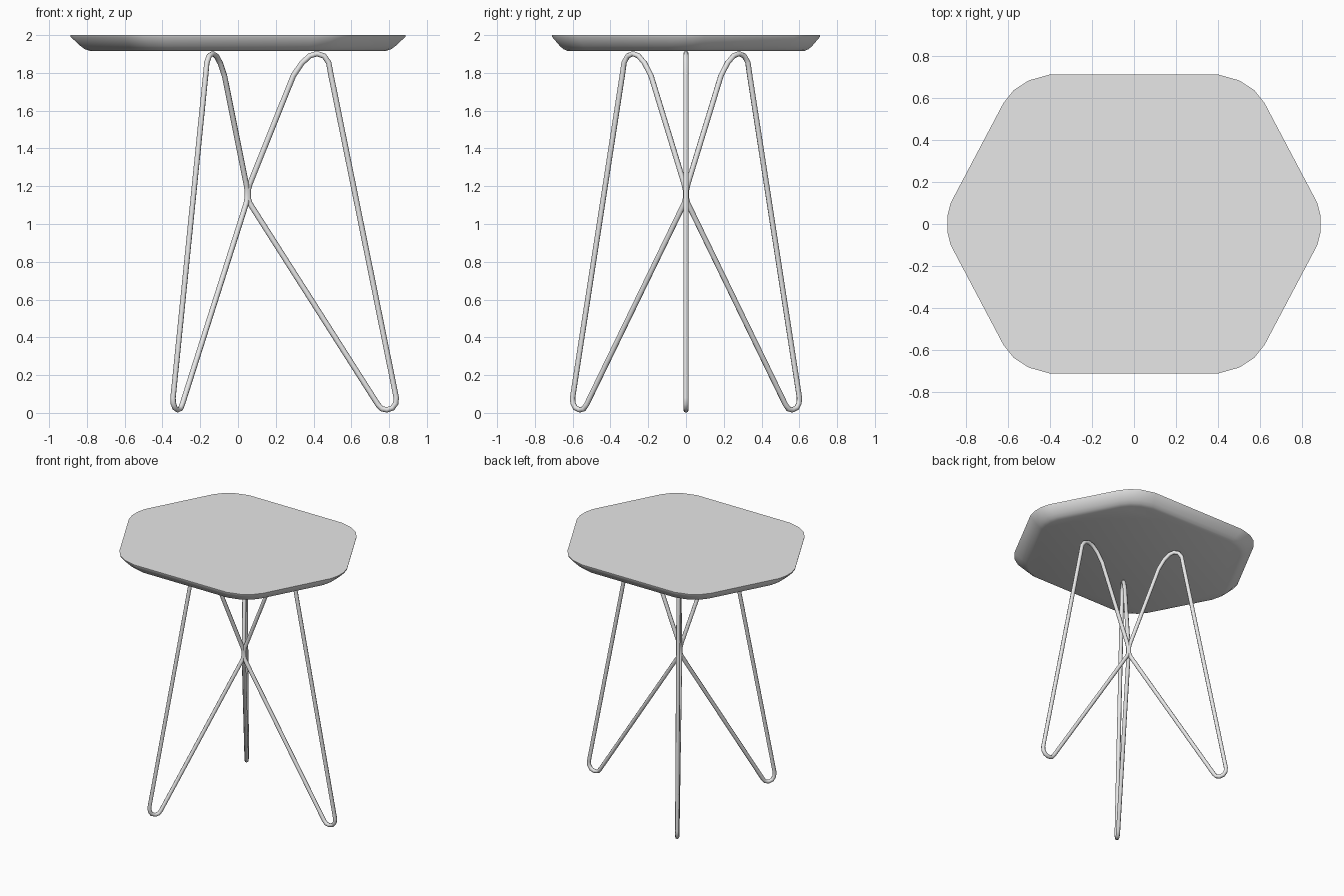
import bpy, bmesh, math

if "Cube" in bpy.data.objects:
    bpy.data.objects.remove(bpy.data.objects["Cube"])

grey = bpy.data.materials.new("light_grey")
grey.diffuse_color = (0.8, 0.8, 0.8, 1)
grey.use_nodes = True
grey.node_tree.nodes["Principled BSDF"].inputs["Base Color"].default_value = grey.diffuse_color


def finish(obj, angle):
    obj.data.materials.clear()
    obj.data.materials.append(grey)
    bpy.ops.object.select_all(action='DESELECT')
    obj.select_set(True)
    bpy.context.view_layer.objects.active = obj
    bpy.ops.object.shade_smooth_by_angle(angle=math.radians(angle))


# Table top: rounded six-sided outline, undercut towards a smaller flat underside
quarter = [(0.887, 0.035), (0.871, 0.10), (0.62, 0.575), (0.57, 0.637),
           (0.50, 0.682), (0.40, 0.71)]
right_half = [(x, -y) for x, y in reversed(quarter)] + quarter
outline = right_half + [(-x, -y) for x, y in right_half]
rings = [(1.0, 2.0), (0.998, 1.99), (0.94, 1.942), (0.915, 1.926), (0.885, 1.917)]

bm = bmesh.new()
loops = [[bm.verts.new((x * s, y * s, z)) for x, y in outline] for s, z in rings]
n = len(outline)
for upper, lower in zip(loops, loops[1:]):
    for i in range(n):
        j = (i + 1) % n
        bm.faces.new((lower[i], lower[j], upper[j], upper[i]))
bm.faces.new(loops[0])
bm.faces.new(list(reversed(loops[-1])))
bmesh.ops.recalc_face_normals(bm, faces=bm.faces)
mesh = bpy.data.meshes.new("table_top")
bm.to_mesh(mesh)
bm.free()
top = bpy.data.objects.new("table_top", mesh)
bpy.context.collection.objects.link(top)
finish(top, 40)

# Legs: three closed bent-rod loops meeting at a hub; points are (distance out, height)
hub_x, squash = 0.05, 0.88
rod = [(0.012, 1.11), (0.004, 1.135), (0.004, 1.18), (0.012, 1.21),
       (0.243, 1.785), (0.288, 1.852), (0.33, 1.89), (0.368, 1.902),
       (0.405, 1.89), (0.43, 1.855), (0.442, 1.79),
       (0.788, 0.08), (0.785, 0.05), (0.768, 0.026), (0.738, 0.016),
       (0.71, 0.022), (0.69, 0.045)]
for name, angle in (("right_leg", 0), ("back_leg", 120), ("front_leg", 240)):
    a = math.radians(angle)
    curve = bpy.data.curves.new(name, 'CURVE')
    curve.dimensions = '3D'
    curve.bevel_depth = 0.0145
    curve.bevel_resolution = 2
    spline = curve.splines.new('POLY')
    spline.points.add(len(rod) - 1)
    for p, (r, z) in zip(spline.points, rod):
        p.co = (hub_x + r * math.cos(a), r * math.sin(a) * squash, z, 1)
    spline.use_cyclic_u = True
    leg = bpy.data.objects.new(name, curve)
    bpy.context.collection.objects.link(leg)
    bpy.ops.object.select_all(action='DESELECT')
    leg.select_set(True)
    bpy.context.view_layer.objects.active = leg
    bpy.ops.object.convert(target='MESH')
    finish(bpy.context.view_layer.objects.active, 60)
